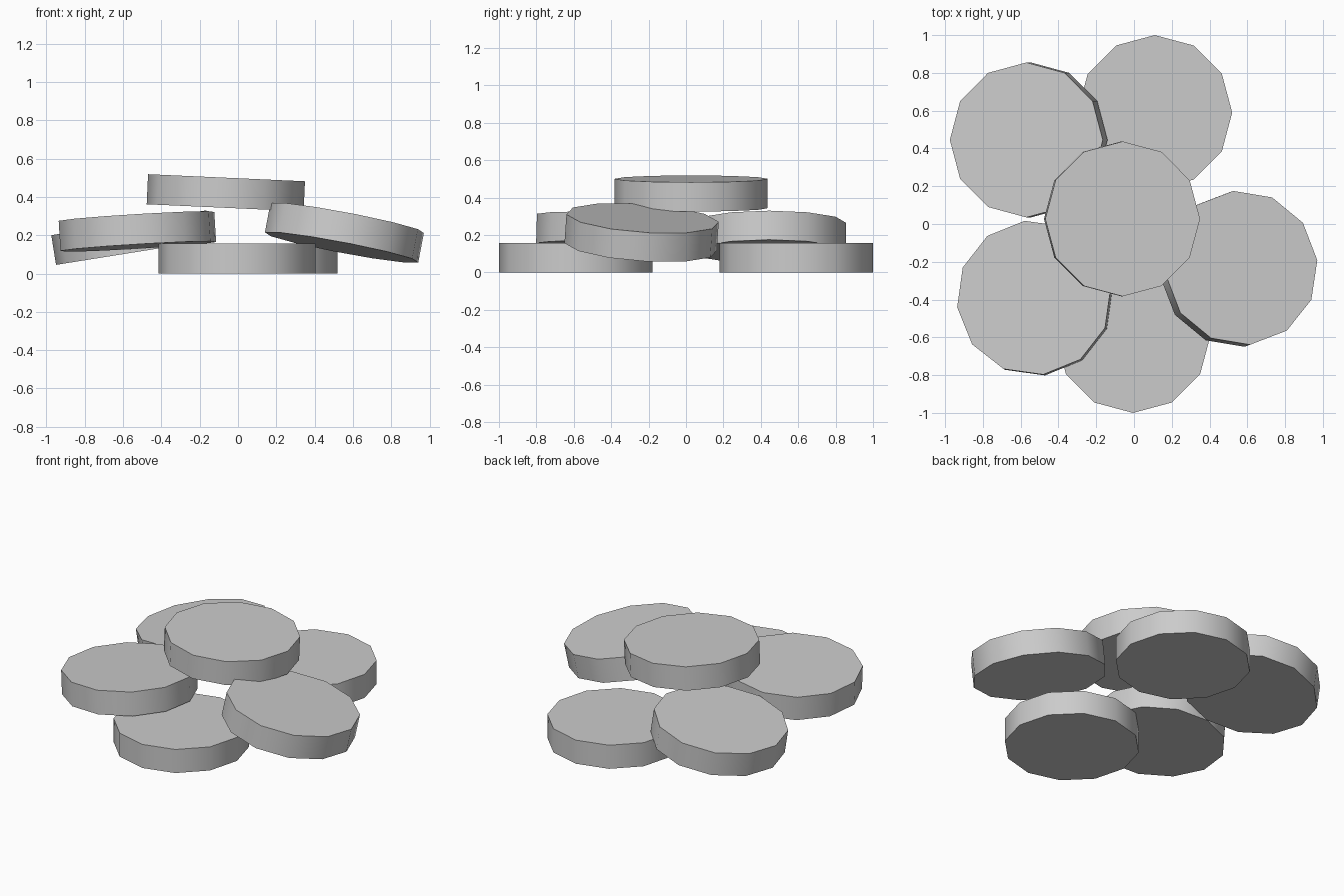
import bpy
from math import radians
from mathutils import Vector, Quaternion

if "Cube" in bpy.data.objects:
    bpy.data.objects.remove(bpy.data.objects["Cube"])

RADIUS = 0.41
THICK = 0.157
UP = Vector((0, 0, 1))


def disc(name, top_centre, slope=(0, 0), spin=0):
    """12-sided disc given by its top face centre, top face slope and spin."""
    normal = Vector((-slope[0], -slope[1], 1)).normalized()
    centre = Vector(top_centre) - normal * THICK / 2
    bpy.ops.mesh.primitive_cylinder_add(vertices=12, radius=RADIUS, depth=THICK)
    ob = bpy.context.object
    ob.name = name
    ob.location = centre
    ob.rotation_mode = 'QUATERNION'
    ob.rotation_quaternion = UP.rotation_difference(normal) @ Quaternion(UP, radians(spin))
    bpy.ops.object.shade_smooth_by_angle(angle=radians(40))
    return ob


# Two discs lying flat on the ground
disc("front_ground_disc", (-0.005, -0.59, THICK))
disc("back_ground_disc", (0.11, 0.59, THICK))

# Three discs leaning on the flat ones
disc("left_back_leaning_disc", (-0.57, 0.445, 0.265), (0.16, 0.0))
disc("left_front_leaning_disc", (-0.53, -0.39, 0.298), (0.06, -0.03), 7)
disc("right_leaning_disc", (0.57, -0.232, 0.29), (-0.19, -0.07), 6)

# Disc on top of the pile
disc("top_disc", (-0.06, 0.027, 0.50), (-0.045, 0.0))
